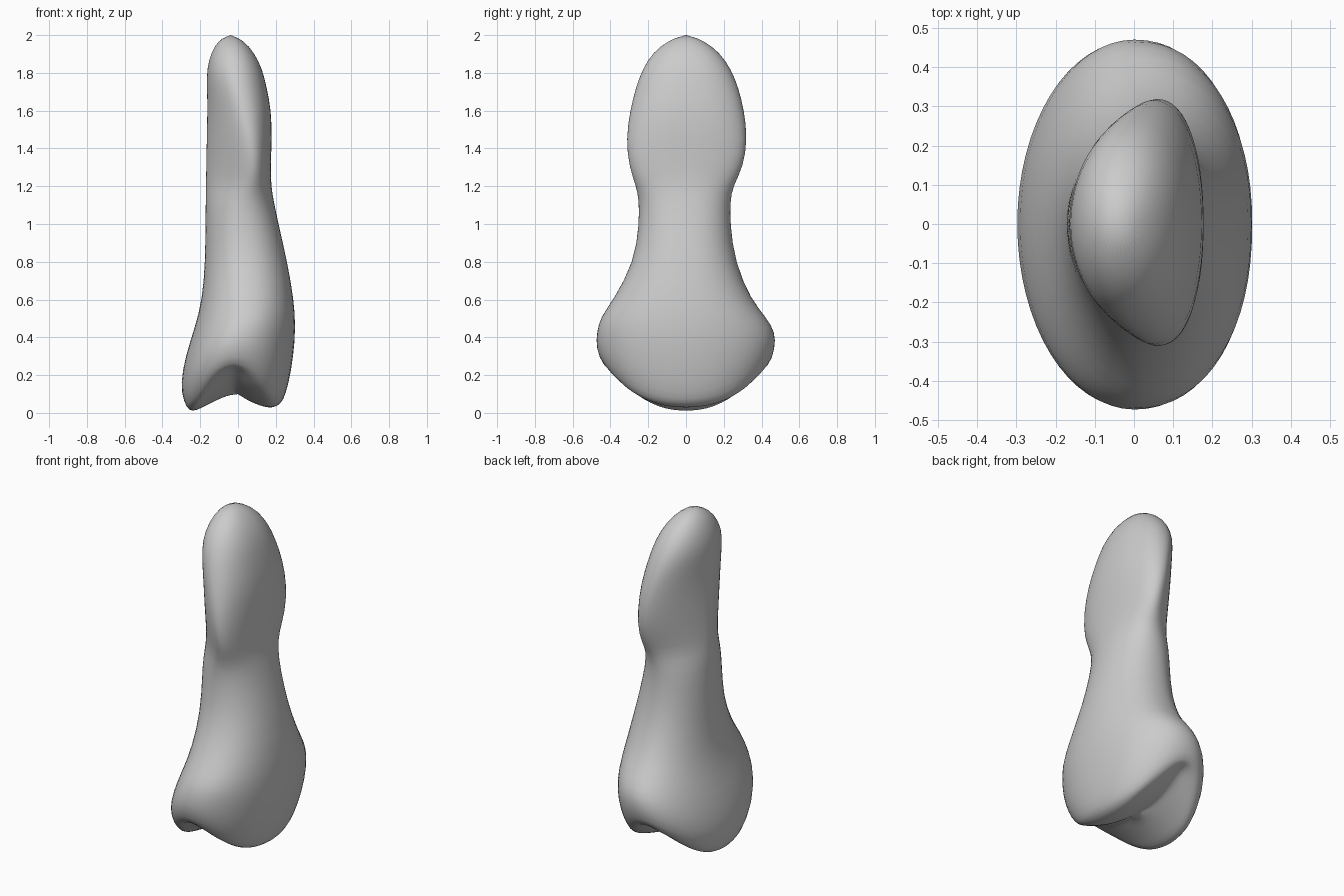
import bpy, bmesh, math

cube = bpy.data.objects.get("Cube")
if cube:
    bpy.data.objects.remove(cube)

SEGMENTS = 32

# Sections: height, x low, x high, x of widest point, y low, y high, roundness of the -x half
SECTIONS = [
    (0.06, -.29, .24, -.02, -.44, .44, 2),
    (0.15, -.307, .27, -.01, -.48, .475, 2),
    (0.30, -.28, .295, .01, -.475, .475, 2),
    (0.45, -.23, .307, .03, -.455, .43, 2),
    (0.60, -.19, .297, .04, -.385, .345, 2),
    (0.80, -.175, .262, .03, -.275, .26, 2),
    (1.00, -.173, .215, .02, -.25, .235, 2),
    (1.12, -.172, .19, .03, -.25, .235, 1.9),
    (1.20, -.171, .176, .06, -.265, .25, 1.6),
    (1.30, -.17, .173, .08, -.303, .305, 1.5),
    (1.45, -.167, .18, .06, -.32, .328, 1.5),
    (1.60, -.163, .177, .03, -.298, .31, 1.6),
    (1.72, -.165, .153, 0, -.268, .28, 1.8),
    (1.82, -.167, .13, -.02, -.232, .24, 2),
    (1.91, -.142, .085, -.03, -.175, .178, 2),
    (1.97, -.105, .03, -.04, -.095, .095, 2),
]


def power(value, exponent):
    return math.copysign(abs(value) ** exponent, value)


def section(z, x0, x1, xc, y0, y1, roundness):
    """Outline with a round +x half and a tunable -x half; low rings rise at the y ends."""
    points = []
    for i in range(SEGMENTS):
        a = math.tau * i / SEGMENTS
        c, s = math.cos(a), math.sin(a)
        n = 2.2 if c > 0 else roundness
        x = xc + power(c, 2 / n) * ((x1 - xc) if c > 0 else (xc - x0))
        y = power(s, 2 / n) * (y1 if s > 0 else -y0)
        lift = 0.95 * y * y * min(1, max(0, (0.6 - z) / 0.5))
        points.append((x, y, z + lift))
    return points


def socket_height(x, y):
    """Grooved underside, arched up towards both y ends."""
    profile = [(-.4, .05), (-.24, 0), (-.15, .05), (-.02, .11), (.07, .055), (.17, .02), (.4, .12)]
    for (xa, za), (xb, zb) in zip(profile, profile[1:]):
        if x <= xb:
            return za + (zb - za) * (x - xa) / (xb - xa) + 0.95 * y * y
    return profile[-1][1]


# Underside rings, from the middle outwards, then the body
rim = section(*SECTIONS[0])
rings = []
for scale in (0.2, 0.4, 0.6, 0.76, 0.9):
    rings.append([(x * scale, y * scale, socket_height(x * scale, y * scale)) for x, y, _ in rim])
rings += [section(*row) for row in SECTIONS]

bm = bmesh.new()
loops = [[bm.verts.new(p) for p in ring] for ring in rings]
for low, high in zip(loops, loops[1:]):
    for i in range(SEGMENTS):
        j = (i + 1) % SEGMENTS
        bm.faces.new((low[i], low[j], high[j], high[i]))

# Close the underside and the tip with fans
for loop, centre in ((loops[0], (0, 0, .1)), (loops[-1], (-.04, 0, 2.005))):
    hub = bm.verts.new(centre)
    for i in range(SEGMENTS):
        bm.faces.new((loop[i], loop[(i + 1) % SEGMENTS], hub))
bmesh.ops.recalc_face_normals(bm, faces=bm.faces)

mesh = bpy.data.meshes.new("bone")
bm.to_mesh(mesh)
bm.free()
bone = bpy.data.objects.new("bone", mesh)
bpy.context.collection.objects.link(bone)

# Smooth surface
subdivision = bone.modifiers.new("smooth_surface", "SUBSURF")
subdivision.levels = subdivision.render_levels = 1
for face in mesh.polygons:
    face.use_smooth = True

# Colour
grey = bpy.data.materials.new("light_grey")
grey.use_nodes = True
colour = (0.6, 0.6, 0.6, 1)
grey.diffuse_color = colour
grey.node_tree.nodes["Principled BSDF"].inputs["Base Color"].default_value = colour
mesh.materials.append(grey)
